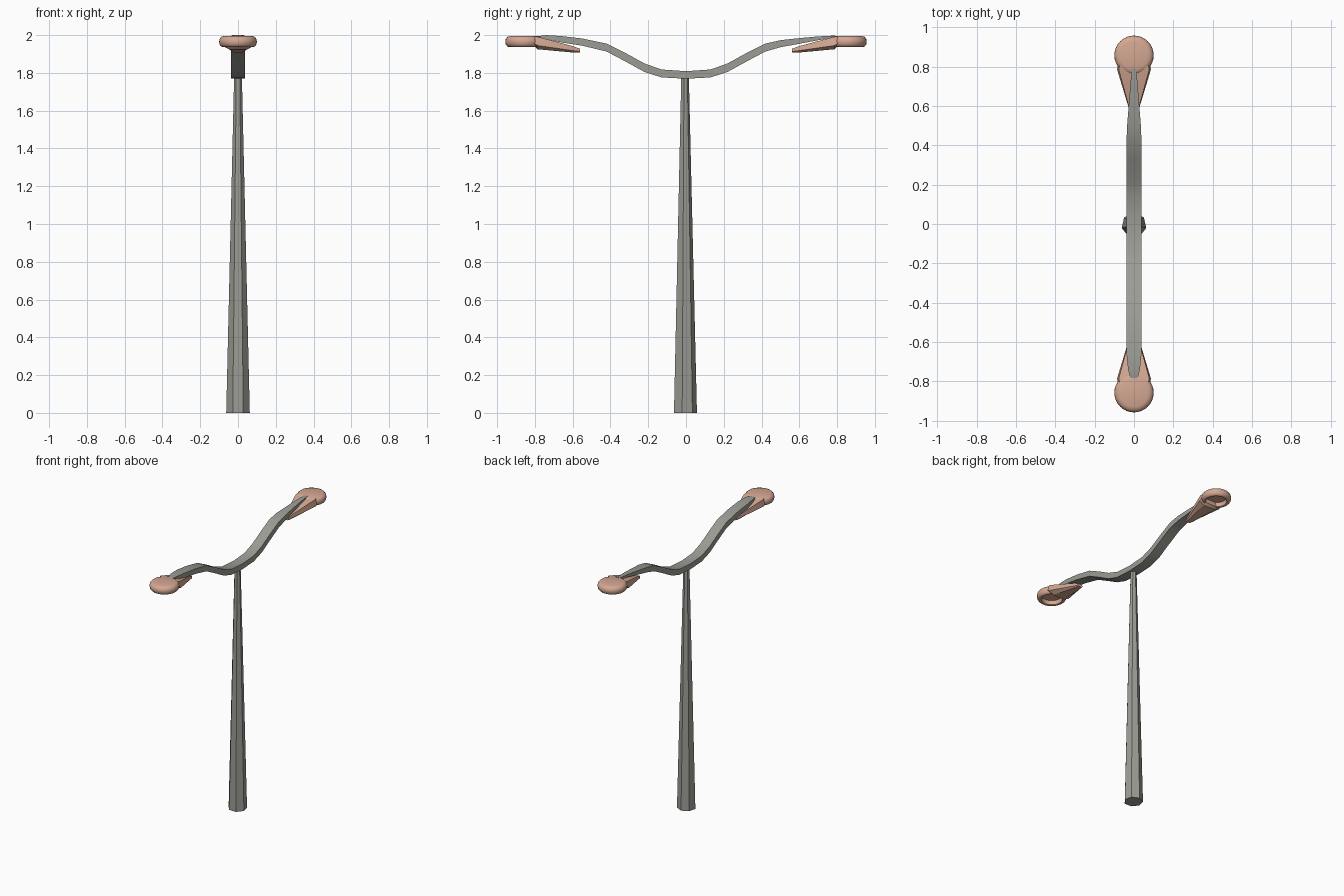
import bpy, bmesh, math
from mathutils import Vector

if "Cube" in bpy.data.objects:
    bpy.data.objects.remove(bpy.data.objects["Cube"])


def material(name, col):
    m = bpy.data.materials.new(name)
    m.diffuse_color = (*col, 1)
    m.use_nodes = True
    m.node_tree.nodes["Principled BSDF"].inputs["Base Color"].default_value = m.diffuse_color
    return m


GREY = material("pole grey", (0.33, 0.335, 0.30))
PEACH = material("lamp peach", (0.66, 0.39, 0.29))


def finish(name, bm, mat, angle=None):
    bmesh.ops.recalc_face_normals(bm, faces=bm.faces)
    me = bpy.data.meshes.new(name)
    bm.to_mesh(me)
    bm.free()
    me.materials.append(mat)
    ob = bpy.data.objects.new(name, me)
    bpy.context.collection.objects.link(ob)
    if angle:
        bpy.context.view_layer.objects.active = ob
        ob.select_set(True)
        bpy.ops.object.shade_smooth_by_angle(angle=math.radians(angle))
        ob.select_set(False)
    return ob


def loft(bm, rings):
    """Skin a row of equal-sized rings and cap both ends."""
    vs = [[bm.verts.new(p) for p in r] for r in rings]
    n = len(vs[0])
    for a, b in zip(vs, vs[1:]):
        for i in range(n):
            j = (i + 1) % n
            bm.faces.new((a[i], a[j], b[j], b[i]))
    bm.faces.new(vs[0])
    bm.faces.new(vs[-1])


# Seven-sided tapered pole
bm = bmesh.new()
loft(bm, [[(r * math.sin(i * math.tau / 7), r * math.cos(i * math.tau / 7) - 0.006, z)
           for i in range(7)] for r, z in ((0.064, 0), (0.021, 1.785))])
finish("pole", bm, GREY)

# Swooping cross arm: y, top z, thickness, half width
SECTIONS = [
    (-0.79, 1.994, 0.010, 0.016), (-0.74, 2.0, 0.022, 0.030), (-0.66, 1.995, 0.034, 0.038),
    (-0.55, 1.982, 0.038, 0.038), (-0.42, 1.955, 0.042, 0.038), (-0.32, 1.905, 0.045, 0.038),
    (-0.22, 1.850, 0.045, 0.038), (-0.13, 1.818, 0.042, 0.038), (0, 1.809, 0.040, 0.038),
    (0.13, 1.818, 0.042, 0.038), (0.22, 1.850, 0.045, 0.038), (0.32, 1.905, 0.045, 0.038),
    (0.42, 1.955, 0.042, 0.038), (0.50, 1.973, 0.037, 0.035), (0.60, 1.984, 0.030, 0.027),
    (0.70, 1.993, 0.020, 0.019), (0.79, 1.998, 0.009, 0.012)]
bm = bmesh.new()
loft(bm, [[(-w, y, z - t), (w, y, z - t), (w, y, z), (-w, y, z)] for y, z, t, w in SECTIONS])
finish("cross_arm", bm, GREY, 35)

# Lamp head: rounded disc hollowed underneath (radius, z)
PROFILE = [(0, 1.996), (0.072, 1.996), (0.088, 1.991), (0.097, 1.980), (0.1, 1.966),
           (0.097, 1.950), (0.089, 1.940), (0.080, 1.936), (0.071, 1.940), (0.068, 1.970), (0, 1.970)]

for side, label in ((-1, "front"), (1, "back")):
    bm = bmesh.new()
    c = Vector((0, side * 0.857, 0))
    vs = [bm.verts.new(c + Vector((r, 0, z))) for r, z in PROFILE]
    es = [bm.edges.new(p) for p in zip(vs, vs[1:])]
    bmesh.ops.spin(bm, geom=vs + es, cent=c, axis=(0, 0, 1), angle=math.tau, steps=32)
    bmesh.ops.remove_doubles(bm, verts=bm.verts, dist=1e-4)
    finish(label + "_lamp_head", bm, PEACH, 50)

    # Wedge neck: y, bottom z, top z, bottom and top half widths
    bm = bmesh.new()
    loft(bm, [[(-b, side * y, z0), (b, side * y, z0), (t, side * y, z0 + 0.3 * (z1 - z0)),
               (t * 0.9, side * y, z1), (-t * 0.9, side * y, z1), (-t, side * y, z0 + 0.3 * (z1 - z0))]
              for y, z0, z1, b, t in ((0.562, 1.907, 1.928, 0.014, 0.020),
                                      (0.60, 1.908, 1.942, 0.020, 0.030),
                                      (0.785, 1.925, 1.991, 0.048, 0.086),
                                      (0.802, 1.940, 1.993, 0.048, 0.082))])
    finish(label + "_lamp_neck", bm, PEACH, 30)
